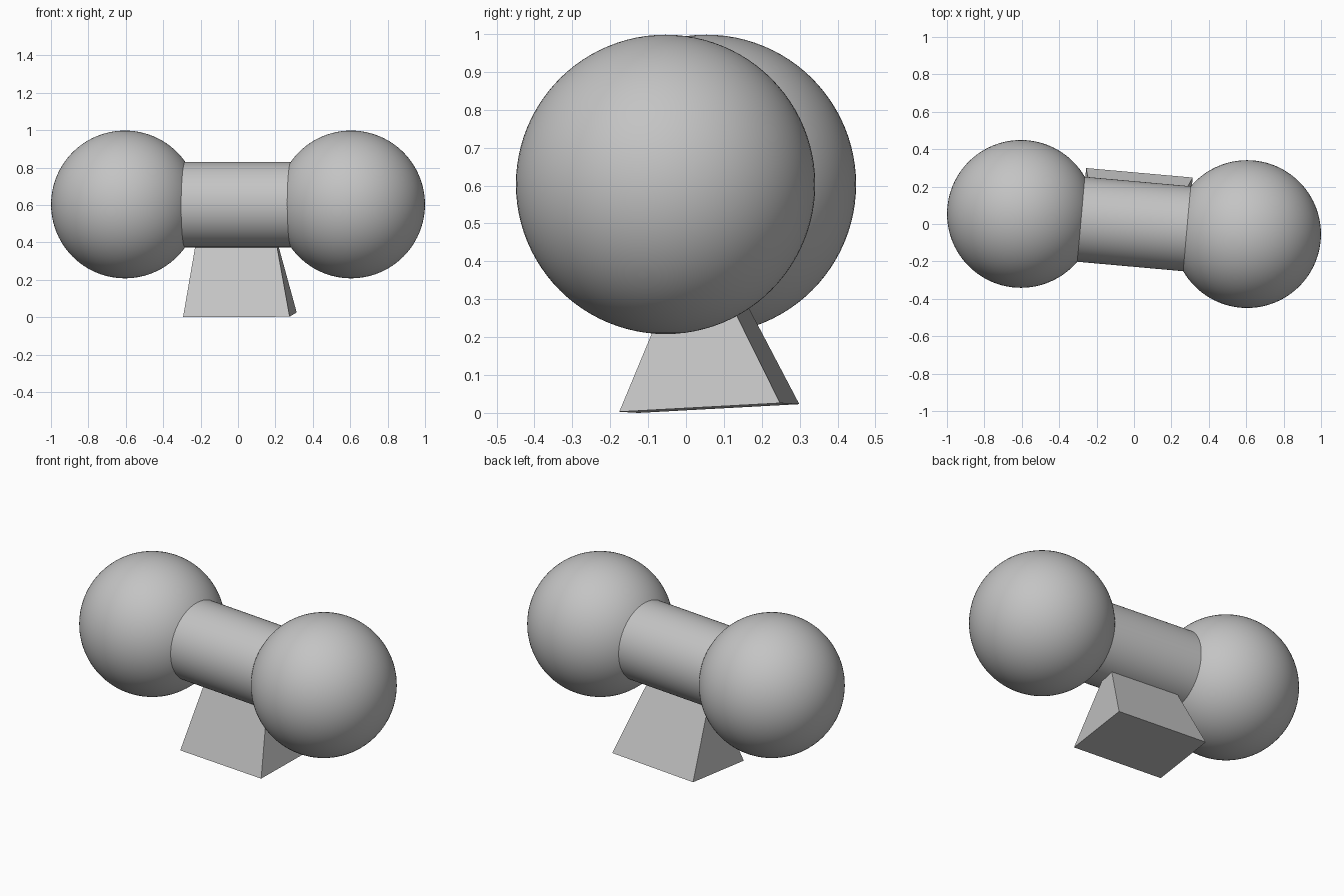
import bpy, bmesh, math
from mathutils import Vector, Matrix

old = bpy.data.objects.get("Cube")
if old:
    bpy.data.objects.remove(old, do_unlink=True)

GREY = (0.55, 0.55, 0.55, 1)
grey = bpy.data.materials.new("plain grey")
grey.use_nodes = True
grey.diffuse_color = GREY
grey.node_tree.nodes["Principled BSDF"].inputs["Base Color"].default_value = GREY

YAW = math.radians(-5.1)      # whole model is turned slightly
AXIS_Z = 0.603
turn = Matrix.Rotation(YAW, 3, 'Z')


def finish(name, smooth):
    ob = bpy.context.object
    ob.name = name
    ob.data.materials.append(grey)
    if smooth:
        bpy.ops.object.shade_smooth_by_angle(angle=math.radians(35))


# End balls
for name, side in (("left_ball", 1), ("right_ball", -1)):
    bpy.ops.mesh.primitive_uv_sphere_add(
        segments=96, ring_count=48, radius=0.395,
        location=turn @ Vector((side * 0.607, 0, 0)) + Vector((0, 0, AXIS_Z)))
    finish(name, True)

# Bar joining the balls
bpy.ops.mesh.primitive_cylinder_add(
    vertices=96, radius=0.228, depth=1.0, location=(0, 0, AXIS_Z - 0.001),
    rotation=(0, math.pi / 2, YAW))
finish("bar", True)

# Wedge-shaped foot, slightly tilted, its narrow top buried in the bar
bottom, top = Vector((0.01, 0.0615, 0.013)), Vector((-0.008, 0.044, 0.42))
bm = bmesh.new()
bmesh.ops.create_cube(bm, size=2)
for v in bm.verts:
    sx, sy, sz = v.co
    if sz < 0:
        v.co = bottom + turn @ Vector((sx * 0.286, sy * 0.213, sy * 0.0115 + sx * 0.0015))
    else:
        v.co = top + turn @ Vector((sx * 0.212, sy * 0.028, 0))
mesh = bpy.data.meshes.new("foot")
bm.to_mesh(mesh)
bm.free()
foot = bpy.data.objects.new("foot", mesh)
bpy.context.collection.objects.link(foot)
mesh.materials.append(grey)
